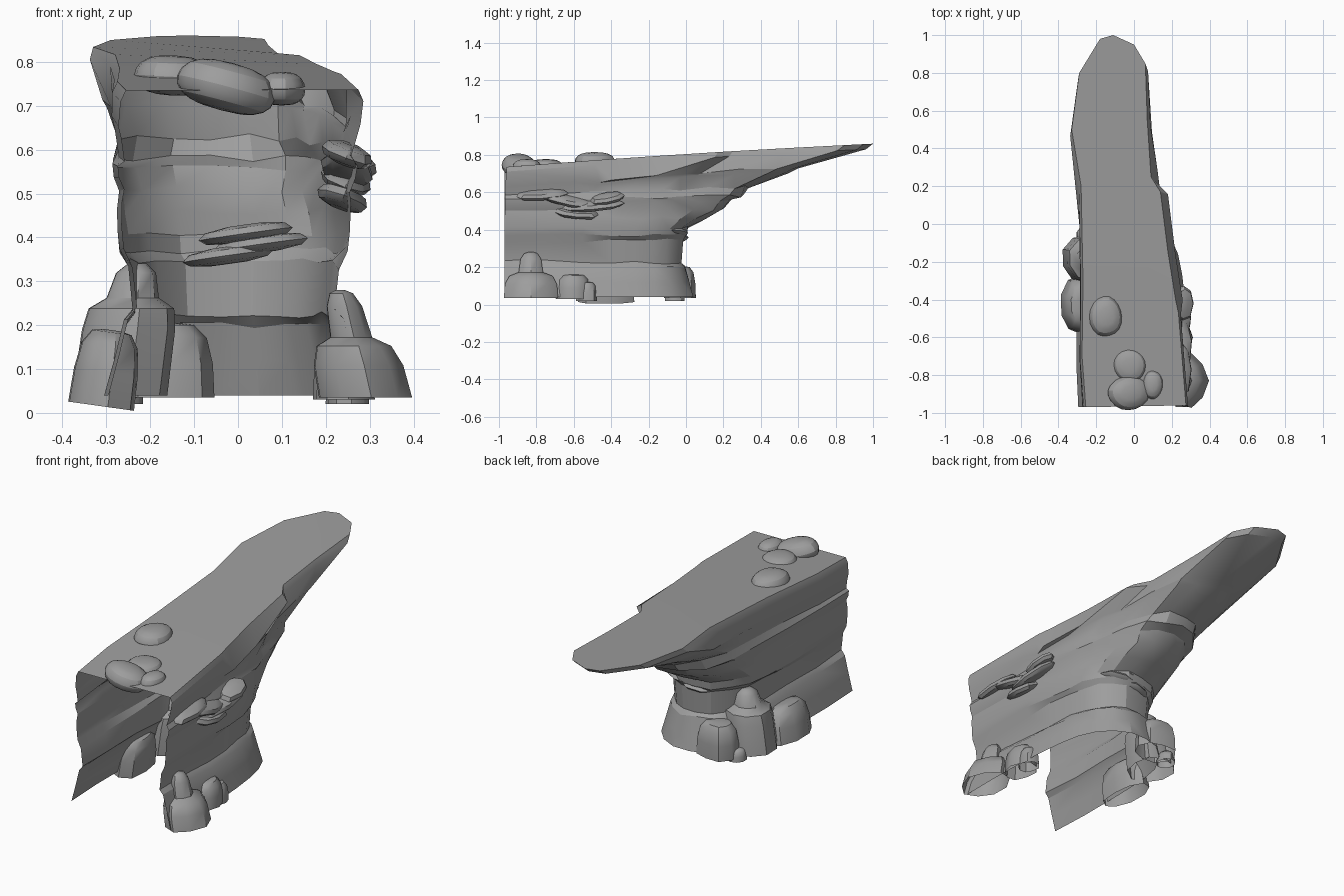
import bpy, bmesh, math, random
from mathutils import Vector, Matrix

random.seed(4)
cube = bpy.data.objects.get("Cube")
if cube:
    bpy.data.objects.remove(cube, do_unlink=True)

stone = bpy.data.materials.new("grey stone")
stone.use_nodes = True
GREY = (0.34, 0.34, 0.34, 1)
stone.diffuse_color = GREY
stone.node_tree.nodes["Principled BSDF"].inputs["Base Color"].default_value = GREY


def finish(name, bm, angle=30, subdiv=0):
    mesh = bpy.data.meshes.new(name)
    bm.to_mesh(mesh)
    bm.free()
    mesh.materials.append(stone)
    obj = bpy.data.objects.new(name, mesh)
    bpy.context.collection.objects.link(obj)
    if subdiv:
        obj.modifiers.new("round", "SUBSURF").levels = subdiv
    bpy.ops.object.select_all(action="DESELECT")
    obj.select_set(True)
    bpy.context.view_layer.objects.active = obj
    bpy.ops.object.shade_smooth_by_angle(angle=math.radians(angle))


# Cliff outlines, from the open front along one wall, round the back, to the front again
FOOT = [(-.26, -.97), (-.27, -.75), (-.27, -.5), (-.265, -.3), (-.245, -.18), (-.2, -.09),
        (-.13, -.02), (-.04, .005), (.04, .005), (.11, -.03), (.165, -.09), (.2, -.17),
        (.22, -.27), (.235, -.4), (.245, -.55), (.25, -.75), (.25, -.97)]
CROWN = [(-.255, -.97), (-.275, -.7), (-.27, -.3), (-.28, .2), (-.33, .5), (-.29, .8),
         (-.18, .98), (-.11, 1), (0, .95), (.06, .85), (.07, .55), (.09, .25),
         (.14, .17), (.18, -.15), (.22, -.4), (.235, -.47), (.275, -.96)]
# Each layer: height at front, height at tip, blend from foot to crown, outward step
LAYERS = [(.04, .04, 0, .035), (.13, .12, 0, .012), (.21, .2, 0, -.01), (.24, .22, 0, -.03),
          (.33, .35, 0, -.02), (.37, .37, 0, 0), (.42, .41, 0, .005), (.47, .46, .09, .005),
          (.51, .51, .2, 0), (.53, .56, .23, .012), (.56, .58, .29, .015), (.58, .63, .33, 0),
          (.63, .71, .54, .008), (.66, .73, .58, .015), (.71, .83, .95, .012), (.735, .86, 1, 0)]
# The left shoulder is chipped: its wall stops lower here, leaving a steep chamfer to the crown
CHIPPED = {12: .795, 13: .69, 14: .665}


def outward(pts, i):
    a, b = Vector(pts[max(i - 1, 0)]), Vector(pts[min(i + 1, len(pts) - 1)])
    d = (b - a).normalized()
    return Vector((-d.y, d.x))


bm = bmesh.new()
rings = []
crown_level = len(LAYERS) - 1
for n, (front, tip, blend, step) in enumerate(LAYERS):
    pts = [Vector(f).lerp(Vector(c), blend) for f, c in zip(FOOT, CROWN)]
    reach = max(p.y for p in pts) + .97
    ring = []
    for i, p in enumerate(pts):
        q = p + outward(pts, i) * step
        if i in (0, len(pts) - 1):
            q.y = p.y
        along = (p.y + .97) / reach
        z = front + (tip - front) * along
        if n >= crown_level - 1:
            z += .008 * math.sin(math.pi * along)
        elif n > 0:
            z += random.uniform(-.008, .008)
        if i in CHIPPED and n < crown_level:
            z = min(z, CHIPPED[i] - .013 * (crown_level - 1 - n))
            if n == crown_level - 1:
                q += outward(pts, i) * .025
        ring.append(bm.verts.new((q.x, min(q.y, 1), z)))
    rings.append(ring)
for low, high in zip(rings, rings[1:]):
    for i in range(len(low) - 1):
        bm.faces.new((low[i], high[i], high[i + 1], low[i + 1]))
top = rings[-1]
last = len(top) - 1
for i in range(last // 2):
    loop = [top[last - i], top[last - 1 - i], top[i + 1], top[i]]
    bm.faces.new(loop if i + 1 != last - 1 - i else [loop[0], loop[1], loop[3]])
finish("cliff_shell", bm, 25)


# Rocks are uneven stacks of rings, open underneath unless closed; lean shifts the peak sideways
def rock(name, loc, size, profile, turn=(0, 0, 0), sides=9, rough=.08, subdiv=0,
         closed=False, lean=0):
    bm = bmesh.new()
    wobble = [random.uniform(1 - rough, 1 + rough) for _ in range(sides)]
    stack = []
    for r, z in profile:
        stack.append([bm.verts.new((r * w * math.cos(math.tau * k / sides) + lean * z,
                                    r * w * math.sin(math.tau * k / sides), z))
                      for k, w in enumerate(wobble)])
    for a, b in zip(stack, stack[1:]):
        for k in range(sides):
            j = (k + 1) % sides
            bm.faces.new((a[k], a[j], b[j], b[k]))
    bm.faces.new(stack[-1])
    if closed:
        bm.faces.new(stack[0][::-1])
    rot = Matrix.Rotation(math.radians(turn[2]), 4, "Z") \
        @ Matrix.Rotation(math.radians(turn[1]), 4, "Y") \
        @ Matrix.Rotation(math.radians(turn[0]), 4, "X")
    bm.transform(Matrix.Translation(loc) @ rot @ Matrix.Diagonal((*size, 1)))
    finish(name, bm, 40, subdiv)


BLOCK = [(1, 0), (.97, .45), (.85, .8), (.6, .97), (.25, 1)]
SPIRE = [(1, 0), (.96, .3), (.8, .48), (.45, .56), (.38, .85), (.25, .97), (.1, 1)]
SHOULDER = [(1, 0), (.98, .5), (.9, .66), (.55, .74), (.42, .93), (.2, 1)]
LUMP = [(.4, -1), (.85, -.7), (1, -.1), (.85, .6), (.4, .95)]

# Rocks around the foot
rock("back_foot_rock", (-.17, -.03, .035), (.11, .09, .17), BLOCK)
rock("tall_right_rock", (-.27, -.18, .04), (.115, .13, .3), SHOULDER, lean=.35)
rock("wide_right_rock", (-.31, -.43, .015), (.08, .155, .175), BLOCK, (0, 8, 0))
rock("right_pebble", (-.26, -.06, .02), (.045, .05, .06), BLOCK)
rock("left_spire_rock", (.285, -.83, .035), (.105, .14, .245), SPIRE, lean=-.5)
rock("left_foot_rock", (.24, -.6, .03), (.07, .1, .13), BLOCK)
rock("left_foot_pebble", (.25, -.53, .02), (.05, .06, .1), BLOCK)

# Boulders resting on the top
rock("middle_boulder", (-.145, -.49, .77), (.1, .12, .048), LUMP, (0, 3, 0), subdiv=1, closed=True)
rock("front_boulder", (-.025, -.895, .745), (.13, .1, .058), LUMP, (0, 15, 10), subdiv=1, closed=True)
rock("side_boulder", (.1, -.85, .74), (.06, .085, .04), LUMP, subdiv=1, closed=True)
rock("flat_boulder", (-.02, -.75, .745), (.1, .1, .035), LUMP, subdiv=1, closed=True)

# Thin flakes wedged in the left wall and under the overhang
FLAKES = [((.25, -.77, .59), .15, 3), ((.25, -.62, .555), .17, -12), ((.25, -.5, .53), .18, 5),
          ((.24, -.58, .49), .12, -4), ((.26, -.42, .57), .1, 10)]
for i, (loc, length, tilt) in enumerate(FLAKES):
    rock(f"wall_flake_{i + 1}", loc, (.06, length, .025), LUMP, (tilt, 20, 0), sides=8, closed=True)
for i, (x, z) in enumerate([(.02, .41), (.05, .385), (-.02, .36)]):
    rock(f"back_flake_{i + 1}", (x, -.06, z), (.11, .07, .02), LUMP, (0, -8, -8), sides=8, closed=True)
